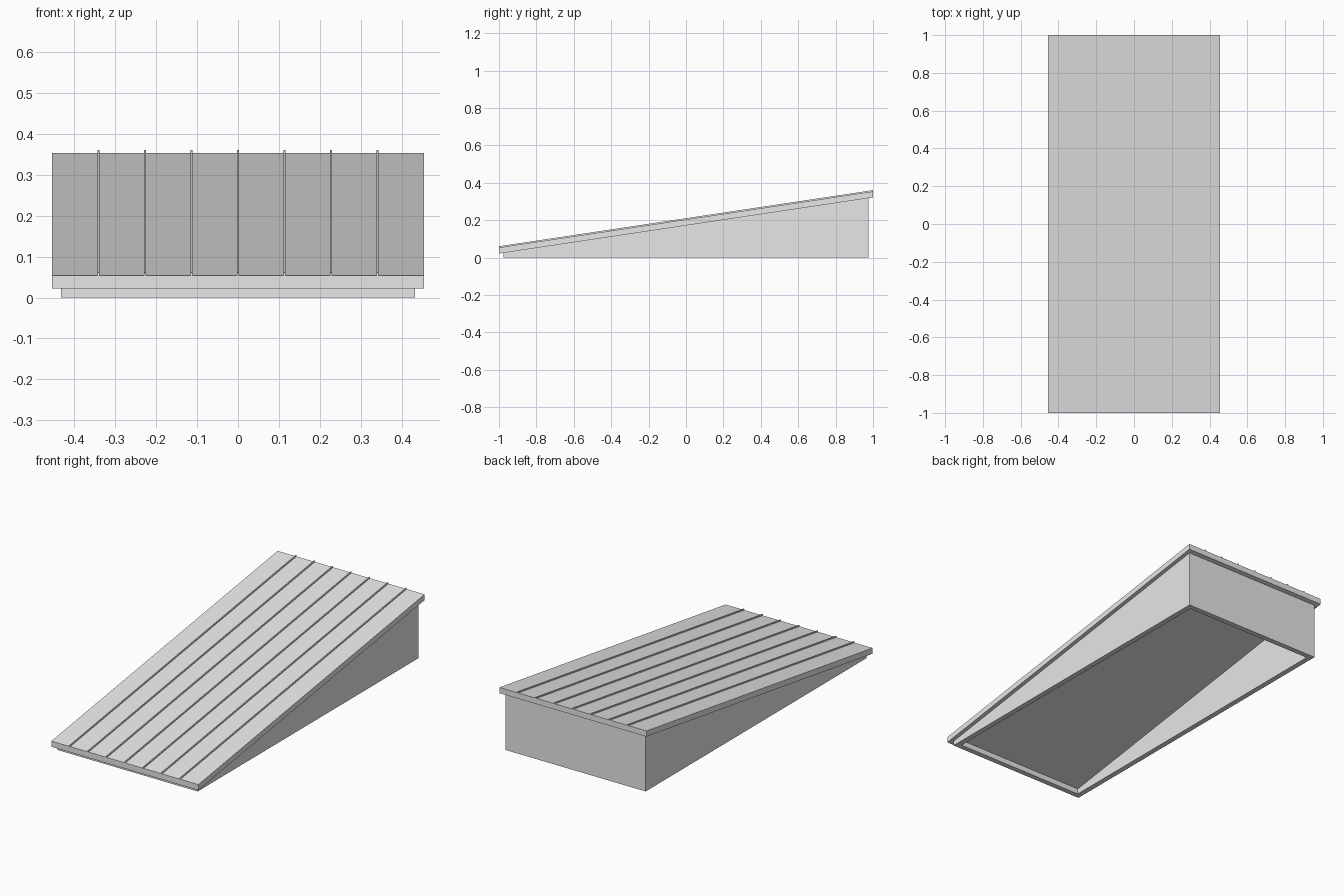
import bpy
import bmesh

if "Cube" in bpy.data.objects:
    bpy.data.objects.remove(bpy.data.objects["Cube"], do_unlink=True)

HALF_LENGTH = 1.0
DECK_HALF_WIDTH = 0.455
WALL_X, WALL_Y = 0.433, 0.975
WALL = 0.03
SLOPE = 0.15
UNDERSIDE, SURFACE, RIB_TOP = 0.172, 0.204, 0.211   # heights at mid length

grey = bpy.data.materials.new("plain_grey")
grey.use_nodes = True
grey.diffuse_color = (0.8, 0.8, 0.8, 1)
grey.node_tree.nodes["Principled BSDF"].inputs["Base Color"].default_value = grey.diffuse_color


def sloped(y, mid_height):
    return mid_height + SLOPE * y


def prism(name, x0, x1, y0, y1, top, bottom=None):
    """Block with a sloping top; the bottom slopes too, or is flat on the ground."""
    low0, low1 = (0, 0) if bottom is None else (sloped(y0, bottom), sloped(y1, bottom))
    profile = [(y0, low0), (y1, low1), (y1, sloped(y1, top)), (y0, sloped(y0, top))]
    bm = bmesh.new()
    face = bm.faces.new([bm.verts.new((x0, y, z)) for y, z in profile])
    extruded = bmesh.ops.extrude_face_region(bm, geom=[face])["geom"]
    verts = [v for v in extruded if isinstance(v, bmesh.types.BMVert)]
    bmesh.ops.translate(bm, verts=verts, vec=(x1 - x0, 0, 0))
    bmesh.ops.recalc_face_normals(bm, faces=bm.faces)
    mesh = bpy.data.meshes.new(name)
    bm.to_mesh(mesh)
    bm.free()
    mesh.materials.append(grey)
    obj = bpy.data.objects.new(name, mesh)
    bpy.context.collection.objects.link(obj)
    return obj


# Sloping deck slab
prism("ramp_deck", -DECK_HALF_WIDTH, DECK_HALF_WIDTH, -HALF_LENGTH, HALF_LENGTH,
      SURFACE, UNDERSIDE)

# Thin raised ribs running the length of the deck
for i in range(-3, 4):
    x = i * DECK_HALF_WIDTH / 4
    prism(f"deck_rib_{i + 4}", x - 0.003, x + 0.003, -HALF_LENGTH, HALF_LENGTH,
          RIB_TOP, SURFACE)

# Hollow base: two wedge sides, a low front wall and a tall back wall
prism("right_wall", -WALL_X, -WALL_X + WALL, -WALL_Y, WALL_Y, UNDERSIDE)
prism("left_wall", WALL_X - WALL, WALL_X, -WALL_Y, WALL_Y, UNDERSIDE)
inner = WALL_X - WALL
prism("front_wall", -inner, inner, -WALL_Y, -WALL_Y + WALL, UNDERSIDE)
prism("back_wall", -inner, inner, WALL_Y - WALL, WALL_Y, UNDERSIDE)
